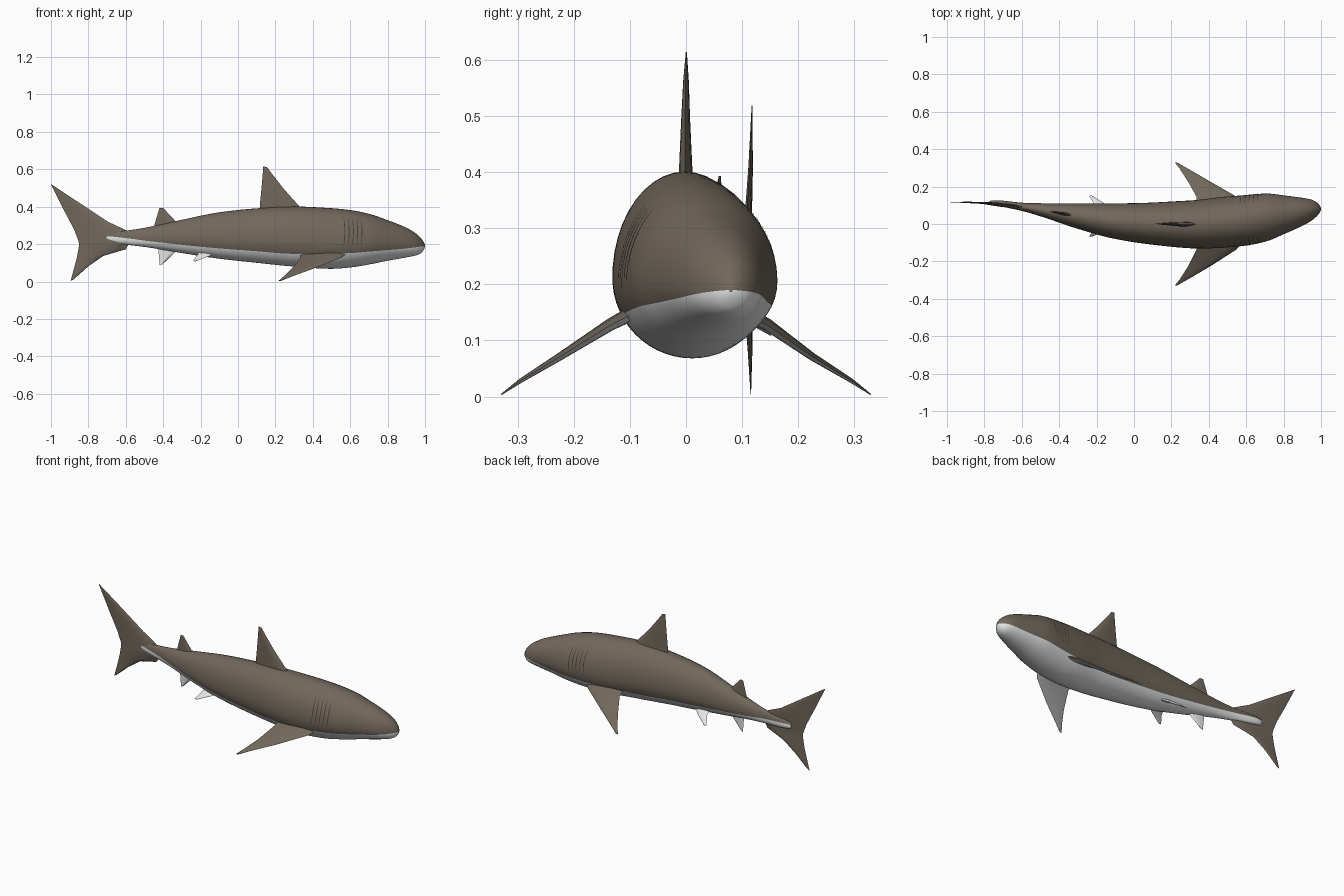
import bpy, bmesh, math
from mathutils import Vector

if "Cube" in bpy.data.objects:
    bpy.data.objects.remove(bpy.data.objects["Cube"])


def material(name, rgb):
    m = bpy.data.materials.new(name)
    m.diffuse_color = (*rgb, 1)
    m.use_nodes = True
    m.node_tree.nodes["Principled BSDF"].inputs["Base Color"].default_value = m.diffuse_color
    return m


BROWN = material("brown_skin", (0.165, 0.135, 0.105))
WHITE = material("pale_belly", (0.78, 0.79, 0.79))
DARK = material("dark_slit", (0.06, 0.048, 0.038))

# Body stations: x, top z, bottom z, centre y, half width, belly line z
ROWS = [
    (-0.775, 0.250, 0.225, 0.113, 0.006, 0.244),
    (-0.765, 0.257, 0.219, 0.113, 0.012, 0.246),
    (-0.60, 0.272, 0.197, 0.092, 0.022, 0.232),
    (-0.50, 0.287, 0.185, 0.076, 0.035, 0.219),
    (-0.30, 0.330, 0.152, 0.042, 0.068, 0.196),
    (-0.10, 0.370, 0.122, 0.015, 0.095, 0.177),
    (0.10, 0.391, 0.100, 0.002, 0.113, 0.162),
    (0.30, 0.401, 0.080, -0.002, 0.128, 0.148),
    (0.50, 0.392, 0.068, 0.011, 0.136, 0.148),
    (0.60, 0.382, 0.075, 0.020, 0.135, 0.152),
    (0.70, 0.362, 0.091, 0.034, 0.129, 0.160),
    (0.80, 0.328, 0.111, 0.049, 0.104, 0.168),
    (0.90, 0.288, 0.129, 0.065, 0.075, 0.177),
    (0.95, 0.258, 0.139, 0.074, 0.056, 0.183),
    (0.98, 0.230, 0.152, 0.079, 0.035, 0.187),
    (0.995, 0.207, 0.172, 0.080, 0.016, 0.189),
    (1.0, 0.192, 0.186, 0.080, 0.003, 0.190),
]


def station(x):
    """Smoothly interpolated body section at x."""
    i = max(k for k in range(len(ROWS) - 1) if ROWS[k][0] <= x + 1e-9 or k == 0)
    a, b = ROWS[i], ROWS[i + 1]
    p, n = ROWS[max(i - 1, 0)], ROWS[min(i + 2, len(ROWS) - 1)]
    h = b[0] - a[0]
    t = (x - a[0]) / h
    out = []
    for c in range(1, 6):
        s = (b[c] - a[c]) / h
        s0 = (a[c] - p[c]) / (a[0] - p[0]) if i else s
        s1 = (n[c] - b[c]) / (n[0] - b[0]) if n is not b else s
        m0, m1 = [0 if s * q <= 0 else 2 * s * q / (s + q) for q in (s0, s1)]
        out.append((2*t**3 - 3*t*t + 1) * a[c] + (t**3 - 2*t*t + t) * h * m0
                   + (3*t*t - 2*t**3) * b[c] + (t**3 - t*t) * h * m1)
    return out


def surface(x, ang, grow=0.0):
    top, bot, cy, hw, _ = station(x)
    zm = bot + 0.42 * (top - bot)
    r = (top - zm) if math.sin(ang) > 0 else (zm - bot)
    return Vector((x, cy + (hw + grow) * math.cos(ang), zm + (r + grow) * math.sin(ang)))


def belly_angle(x):
    top, bot, _, _, zb = station(x)
    zm = bot + 0.42 * (top - bot)
    r = (top - zm) if zb > zm else (zm - bot)
    return math.asin(max(-0.95, min(0.95, (zb - zm) / r)))


def finish(name, bm, mats, angle=40):
    bmesh.ops.recalc_face_normals(bm, faces=bm.faces)
    me = bpy.data.meshes.new(name)
    bm.to_mesh(me)
    bm.free()
    for m in mats:
        me.materials.append(m)
    me.shade_smooth()
    me.set_sharp_from_angle(angle=math.radians(angle))
    ob = bpy.data.objects.new(name, me)
    bpy.context.collection.objects.link(ob)
    return ob


# Body: rings split exactly at the belly line
bm = bmesh.new()
UP, LOW = 28, 20
xs = []
for a, b in zip(ROWS, ROWS[1:]):
    k = max(2, round((b[0] - a[0]) / 0.025))
    xs += [a[0] + (b[0] - a[0]) * j / k for j in range(k)]
xs.append(1.0)
rings = []
for x in xs:
    b = belly_angle(x)
    angs = [b + (math.pi - 2 * b) * j / UP for j in range(UP)]
    angs += [math.pi - b + (math.pi + 2 * b) * j / LOW for j in range(LOW)]
    rings.append([bm.verts.new(surface(x, a)) for a in angs])
N = UP + LOW
for r, s in zip(rings, rings[1:]):
    for j in range(N):
        f = bm.faces.new((r[j], r[(j + 1) % N], s[(j + 1) % N], s[j]))
        f.material_index = 0 if j < UP else 1
bm.faces.new(rings[0]).material_index = 1
bm.faces.new(rings[-1])
finish("body", bm, [BROWN, WHITE])

# Gill slits: five thin strips on each side
bm = bmesh.new()
for side in (0, 1):
    for g in range(5):
        x0 = 0.565 + 0.023 * g
        pairs = []
        for j in range(11):
            t = j / 10
            ang = -0.1 + 0.95 * t
            w = 0.0025 * math.sin(math.pi * (0.06 + 0.88 * t))
            xc = x0 + 0.006 * math.sin(math.pi * t)
            pairs.append([bm.verts.new(surface(xc + d, math.pi - ang if side else ang, 0.0015))
                          for d in (-w, w)])
        for p, q in zip(pairs, pairs[1:]):
            bm.faces.new((p[0], p[1], q[1], q[0]))
finish("gill_slits", bm, [DARK])


def fin(name, sections, normal, mats, under=False):
    """Lens-shaped fin lofted through (leading point, trailing point, half thickness)."""
    bm = bmesh.new()
    normal = Vector(normal).normalized()
    K, rings = 8, []
    for lead, trail, th in sections:
        lead, trail = Vector(lead), Vector(trail)
        ring = []
        for j in range(2 * K):
            t = j / K if j <= K else 2 - j / K
            h = th * 2.6 * math.sqrt(t) * (1 - t)
            ring.append(bm.verts.new(lead.lerp(trail, t) + normal * (h if j <= K else -h)))
        rings.append(ring)
    for r, s in zip(rings, rings[1:]):
        for j in range(2 * K):
            f = bm.faces.new((r[j], r[(j + 1) % (2 * K)], s[(j + 1) % (2 * K)], s[j]))
            f.material_index = int(under and j >= K)
    bm.faces.new(rings[0])
    bm.faces.new(rings[-1])
    return finish(name, bm, mats, 60)


def spine(x, z):
    """Point on the swaying mid-plane of the body."""
    y = station(x)[2] if x > -0.765 else 0.113 + 0.02 * (-0.765 - x)
    return (x, y, z)


def upright(name, secs, mat):
    fin(name, [(spine(*a), spine(*b), th) for a, b, th in secs], (0.15, 1, 0), [mat])


# Fins on the mid-plane
upright("dorsal_fin", [((0.36, 0.36), (0.115, 0.36), 0.014), ((0.325, 0.405), (0.117, 0.41), 0.012),
                       ((0.245, 0.495), (0.125, 0.49), 0.008), ((0.19, 0.565), (0.131, 0.56), 0.005),
                       ((0.155, 0.612), (0.135, 0.615), 0.001)], BROWN)
upright("second_dorsal_fin", [((-0.32, 0.30), (-0.45, 0.28), 0.009), ((-0.345, 0.335), (-0.445, 0.31), 0.007),
                              ((-0.40, 0.393), (-0.42, 0.393), 0.001)], BROWN)
upright("anal_fin", [((-0.32, 0.175), (-0.425, 0.19), 0.008), ((-0.345, 0.148), (-0.425, 0.16), 0.006),
                     ((-0.40, 0.095), (-0.418, 0.085), 0.001)], WHITE)
upright("tail_upper_lobe", [((-0.57, 0.225), (-0.85, 0.195), 0.010), ((-0.60, 0.275), (-0.852, 0.215), 0.009),
                            ((-0.70, 0.322), (-0.875, 0.275), 0.006), ((-0.85, 0.422), (-0.93, 0.38), 0.004),
                            ((-0.992, 0.516), (-1.0, 0.52), 0.0007)], BROWN)
upright("tail_lower_lobe", [((-0.57, 0.225), (-0.85, 0.195), 0.010), ((-0.60, 0.172), (-0.853, 0.175), 0.009),
                            ((-0.72, 0.137), (-0.862, 0.125), 0.006), ((-0.80, 0.081), (-0.877, 0.07), 0.004),
                            ((-0.878, 0.012), (-0.895, 0.003), 0.0007)], BROWN)

# Paired fins, mirrored left and right
for s, side in ((1, "left"), (-1, "right")):
    off = 0.01 if s > 0 else 0
    fin(side + "_pectoral_fin",
        [((0.59, s * 0.08 + off, 0.155), (0.335, s * 0.08 + off, 0.16), 0.014),
         ((0.55, s * 0.135 + off, 0.127), (0.335, s * 0.135 + off, 0.130), 0.011),
         ((0.41, s * 0.225, 0.071), (0.29, s * 0.225, 0.071), 0.007),
         ((0.29, s * 0.295, 0.028), (0.245, s * 0.295, 0.028), 0.004),
         ((0.232, s * 0.328, 0.004), (0.217, s * 0.33, 0.004), 0.001)],
        (0, s * 0.52, 0.86), [BROWN, WHITE], under=True)
    fin(side + "_pelvic_fin",
        [((-0.11, 0.03 + s * 0.04, 0.155), (-0.21, 0.04 + s * 0.04, 0.165), 0.008),
         ((-0.15, 0.035 + s * 0.07, 0.137), (-0.215, 0.04 + s * 0.07, 0.146), 0.006),
         ((-0.225, 0.042 + s * 0.11, 0.109), (-0.24, 0.042 + s * 0.108, 0.109), 0.001)],
        (0, s * 0.5, 0.86), [WHITE])
